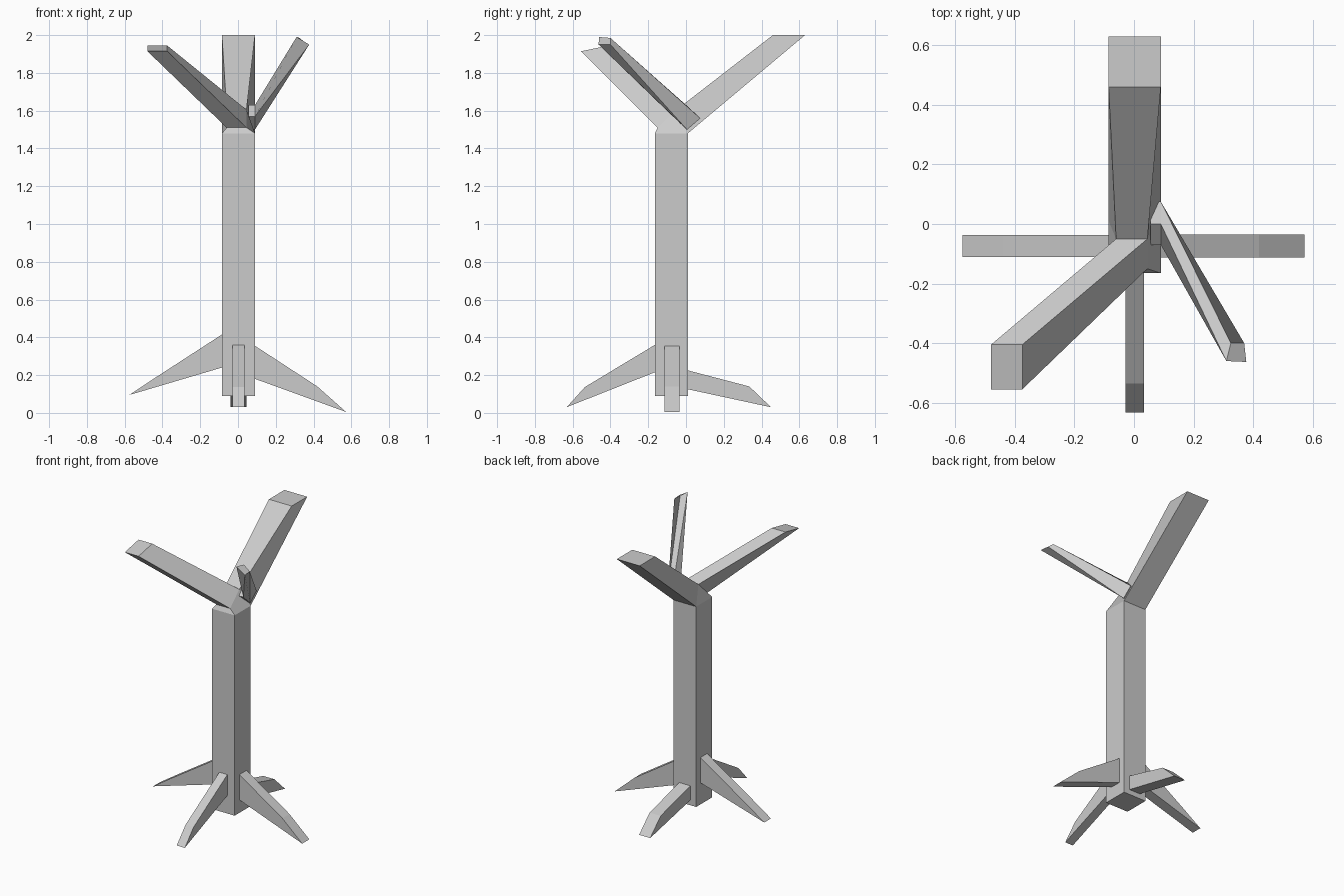
import bpy, bmesh

if "Cube" in bpy.data.objects:
    bpy.data.objects.remove(bpy.data.objects["Cube"])


def loft(name, loops, cap_start=True, cap_end=True, skip=()):
    """Skin a chain of matching point loops; skip holds (segment, side) openings."""
    bm = bmesh.new()
    rings = [[bm.verts.new(p) for p in loop] for loop in loops]
    n = len(rings[0])
    for s, (a, b) in enumerate(zip(rings, rings[1:])):
        for i in range(n):
            if (s, i) not in skip:
                j = (i + 1) % n
                bm.faces.new((a[i], a[j], b[j], b[i]))
    if cap_start:
        bm.faces.new(rings[0][::-1])
    if cap_end:
        bm.faces.new(rings[-1])
    bmesh.ops.recalc_face_normals(bm, faces=bm.faces)
    mesh = bpy.data.meshes.new(name)
    bm.to_mesh(mesh)
    bm.free()
    obj = bpy.data.objects.new(name, mesh)
    bpy.context.collection.objects.link(obj)
    return obj


def quad(x0, x1, y_front, z_front, y_back, z_back):
    return [(x0, y_front, z_front), (x1, y_front, z_front),
            (x1, y_back, z_back), (x0, y_back, z_back)]


# Trunk tapering through a collar into the front left branch
L, R, F, B = -0.085, 0.09, -0.165, 0.01
loft("trunk_and_left_branch", [
    quad(L, R, F, 0.09, B, 0.09),
    quad(L, R, F, 1.48, B, 1.48),
    quad(-0.06, 0.045, -0.15, 1.51, -0.05, 1.605),
    quad(-0.48, -0.375, -0.555, 1.915, -0.405, 1.945),
], skip={(1, 2)})

# Thick back branch growing from the open side of the collar
loft("back_branch", [
    [(R, B, 1.48), (L, B, 1.48), (-0.06, -0.05, 1.605), (0.045, -0.05, 1.605)],
    [(R, 0.63, 2.0), (L, 0.63, 2.0), (L, 0.46, 2.0), (R, 0.46, 2.0)],
], cap_start=False)

# Thin twisted right branch, with its root sunk into the fork
base = [(0.0, 1.63), (0.075, 1.56), (0.005, 1.5), (-0.07, 1.57)]
loft("right_branch", [
    [(0.055, y, z) for y, z in base],
    [(R, y, z) for y, z in base],
    [(0.31, -0.46, 1.99), (0.325, -0.4, 1.985), (0.37, -0.4, 1.95), (0.377, -0.463, 1.95)],
], cap_start=False)


# Roots: a side profile (distance, height) extruded sideways
def root(name, axis, profile, side0, side1):
    def place(d, s):
        return lambda z: (d, s, z) if axis == "x" else (s, d, z)
    loft(name, [[place(d, s)(z) for d, z in profile] for s in (side0, side1)])


root("left_root", "x", [(L, 0.415), (-0.44, 0.185), (-0.575, 0.095), (L, 0.24)], -0.11, -0.037)
root("right_root", "x", [(R, 0.355), (0.42, 0.14), (0.572, 0.005), (R, 0.18)], -0.113, -0.035)
root("front_root", "y", [(F, 0.36), (-0.535, 0.137), (-0.632, 0.03), (F, 0.215)], -0.028, 0.034)
root("back_root", "y", [(B, 0.225), (0.335, 0.14), (0.45, 0.03), (B, 0.125)], -0.04, 0.045)
